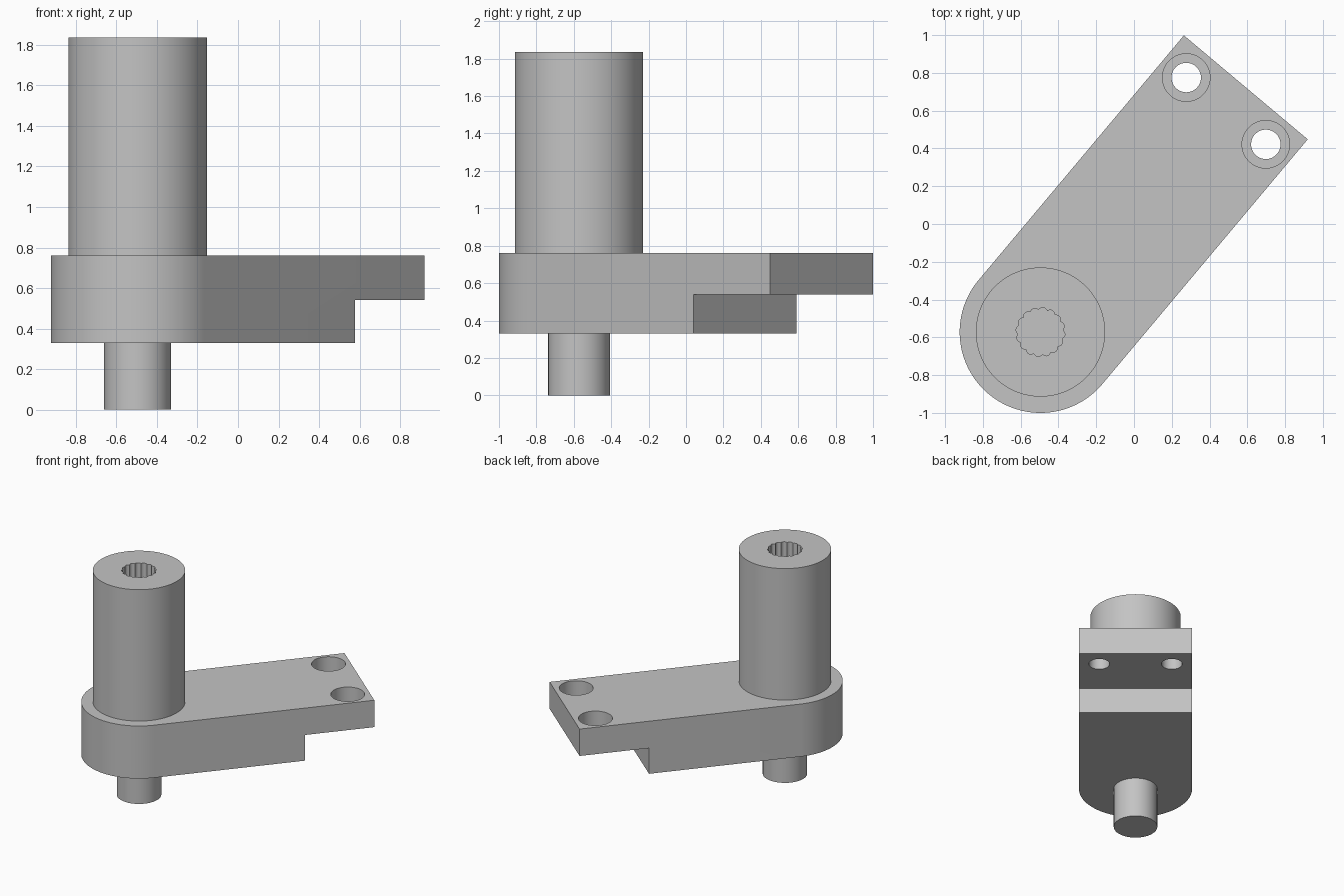
import bpy
import bmesh
from math import sin, cos, pi, radians
from mathutils import Matrix, Vector

cube = bpy.data.objects.get("Cube")
if cube:
    bpy.data.objects.remove(cube, do_unlink=True)

# Main dimensions
ANGLE = radians(50)
PIVOT = Vector((-0.495, -0.572, 0))
HALF = 0.428
LENGTH = 1.691
STEP = 1.158
Z_BASE, Z_STEP, Z_DECK, Z_TOP = 0.33, 0.54, 0.76, 1.835

steel = bpy.data.materials.new("plain grey")
steel.use_nodes = True
grey = (0.55, 0.55, 0.55, 1)
steel.diffuse_color = grey
steel.node_tree.nodes["Principled BSDF"].inputs["Base Color"].default_value = grey

# The arm runs along local x, with the rounded end around the origin
place = Matrix.Translation(PIVOT) @ Matrix.Rotation(ANGLE, 4, 'Z')


def prism(name, outline, z0, z1):
    """Extrude a flat outline between two heights."""
    bm = bmesh.new()
    face = bm.faces.new([bm.verts.new((x, y, z0)) for x, y in outline])
    made = bmesh.ops.extrude_face_region(bm, geom=[face])["geom"]
    bmesh.ops.translate(bm, vec=(0, 0, z1 - z0),
                        verts=[v for v in made if isinstance(v, bmesh.types.BMVert)])
    bmesh.ops.recalc_face_normals(bm, faces=bm.faces)
    mesh = bpy.data.meshes.new(name)
    bm.to_mesh(mesh)
    bm.free()
    mesh.transform(place)
    mesh.materials.append(steel)
    obj = bpy.data.objects.new(name, mesh)
    bpy.context.collection.objects.link(obj)
    return obj


def arc(radius, x=0, y=0, start=0, sweep=2 * pi, steps=96, closed=True):
    count = steps if closed else steps + 1
    return [(x + radius * cos(start + sweep * i / steps),
             y + radius * sin(start + sweep * i / steps)) for i in range(count)]


def cut(obj, cutters):
    """Subtract each cutter, bake the result and discard the cutter."""
    for cutter in cutters:
        cutter.hide_render = True
        mod = obj.modifiers.new("cut", 'BOOLEAN')
        mod.operation = 'DIFFERENCE'
        mod.solver = 'EXACT'
        mod.object = cutter
        bpy.context.view_layer.update()
        graph = bpy.context.evaluated_depsgraph_get()
        baked = bpy.data.meshes.new_from_object(obj.evaluated_get(graph))
        obj.modifiers.clear()
        obj.data = baked
        bpy.data.objects.remove(cutter, do_unlink=True)


# Arm: rounded at the pivot, square at the far end, stepped underneath
outline = arc(HALF, start=pi / 2, sweep=pi, steps=64, closed=False)
outline += [(LENGTH, -HALF), (LENGTH, HALF)]
arm = prism("arm", outline, Z_BASE, Z_DECK)
step = prism("step_cutter", [(STEP, -1), (LENGTH + 1, -1), (LENGTH + 1, 1), (STEP, 1)],
             Z_BASE - 1, Z_STEP)
cutters = [step]

# Counterbored screw holes
for side in (-1, 1):
    x, y = 1.528, side * 0.275
    cutters.append(prism("hole_cutter", arc(0.078, x, y, steps=48), Z_BASE, Z_DECK + 0.1))
    cutters.append(prism("counterbore_cutter", arc(0.126, x, y, steps=64),
                         Z_DECK - 0.13, Z_DECK + 0.1))
cut(arm, cutters)

# Sleeve with a scalloped blind socket
sleeve = prism("sleeve", arc(0.342), Z_DECK, Z_TOP)
TEETH, PER = 16, 8
scallop = []
for i in range(TEETH * PER):
    t = 2 * pi * i / (TEETH * PER)
    r = 0.118 + 0.012 * abs(sin(TEETH * t / 2))
    scallop.append((r * cos(t), r * sin(t)))
cut(sleeve, [prism("socket_cutter", scallop, Z_DECK + 0.1, Z_TOP + 0.1)])

# Lower pin
pin = prism("pin", arc(0.165, steps=64), 0, Z_BASE)

# Smooth the round walls while keeping the edges crisp
for obj in bpy.context.view_layer.objects:
    obj.select_set(obj in (arm, sleeve, pin))
bpy.context.view_layer.objects.active = arm
bpy.ops.object.shade_smooth_by_angle(angle=radians(25))
